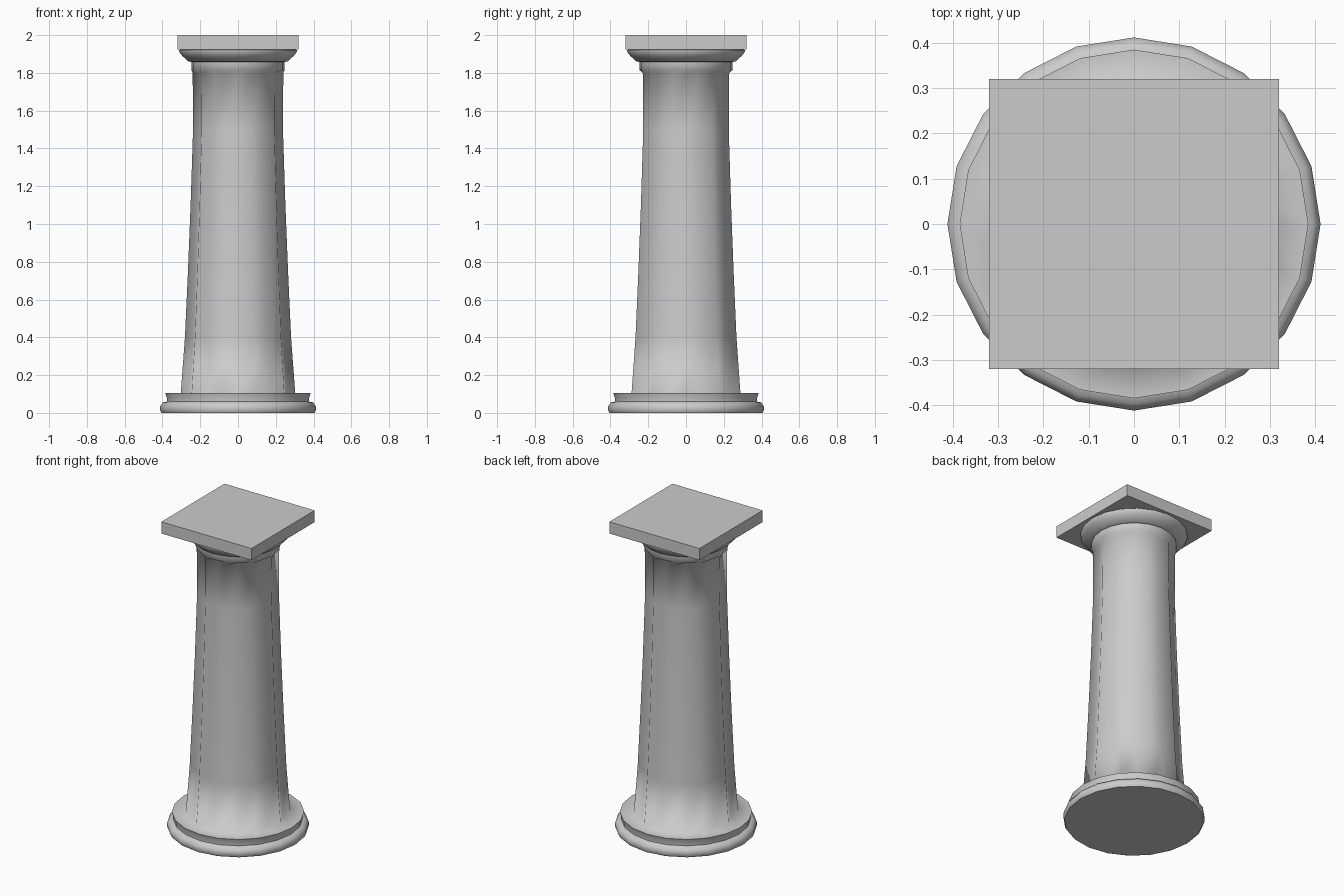
import bpy, bmesh, math

if "Cube" in bpy.data.objects:
    bpy.data.objects.remove(bpy.data.objects["Cube"])

SIDES = 20


def lathe(name, profile, angle, cap_bottom=False, cap_top=False):
    """Revolve (radius, z, valley factor) rows; odd sides form the flutes."""
    bm = bmesh.new()
    rings = []
    for r, z, flute in profile:
        ring = []
        for i in range(SIDES):
            a = 2 * math.pi * i / SIDES
            k = r * (flute if i % 2 else 1.0)
            ring.append(bm.verts.new((k * math.cos(a), k * math.sin(a), z)))
        rings.append(ring)
    for lo, hi in zip(rings, rings[1:]):
        for i in range(SIDES):
            j = (i + 1) % SIDES
            bm.faces.new((lo[i], lo[j], hi[j], hi[i]))
    if cap_bottom:
        bm.faces.new(rings[0][::-1])
    if cap_top:
        bm.faces.new(rings[-1])
    mesh = bpy.data.meshes.new(name)
    bm.to_mesh(mesh)
    bm.free()
    obj = bpy.data.objects.new(name, mesh)
    bpy.context.collection.objects.link(obj)
    bpy.ops.object.select_all(action='DESELECT')
    obj.select_set(True)
    bpy.context.view_layer.objects.active = obj
    bpy.ops.object.shade_smooth_by_angle(angle=math.radians(angle))
    return obj


def plain(points):
    return [(r, z, 1.0) for r, z in points]


# Round moulded base
lathe("base", plain([(0.405, 0), (0.412, 0.013), (0.412, 0.035), (0.397, 0.056),
                     (0.376, 0.06), (0.377, 0.08), (0.385, 0.105)]),
      50, cap_bottom=True)

# Tapered fluted shaft, blending into the base top and the plain neck
V = 0.89
shaft = [(0.385, 0.105, 1.0), (0.303, 0.105, V), (0.281, 0.40, V), (0.265, 0.75, V),
         (0.251, 1.10, V), (0.238, 1.50, V), (0.240, 1.80, V),
         (0.247, 1.815, 1.0), (0.247, 1.86, 1.0)]
lathe("fluted_shaft", shaft, 120)

# Flaring round capital
lathe("capital", plain([(0.24, 1.858), (0.262, 1.86), (0.295, 1.89),
                        (0.312, 1.912), (0.312, 1.92), (0.295, 1.93)]),
      50, cap_bottom=True, cap_top=True)

# Square top slab
bpy.ops.mesh.primitive_cube_add(size=1, location=(0, 0, 1.9625))
slab = bpy.context.object
slab.name = "top_slab"
slab.scale = (0.64, 0.64, 0.075)
